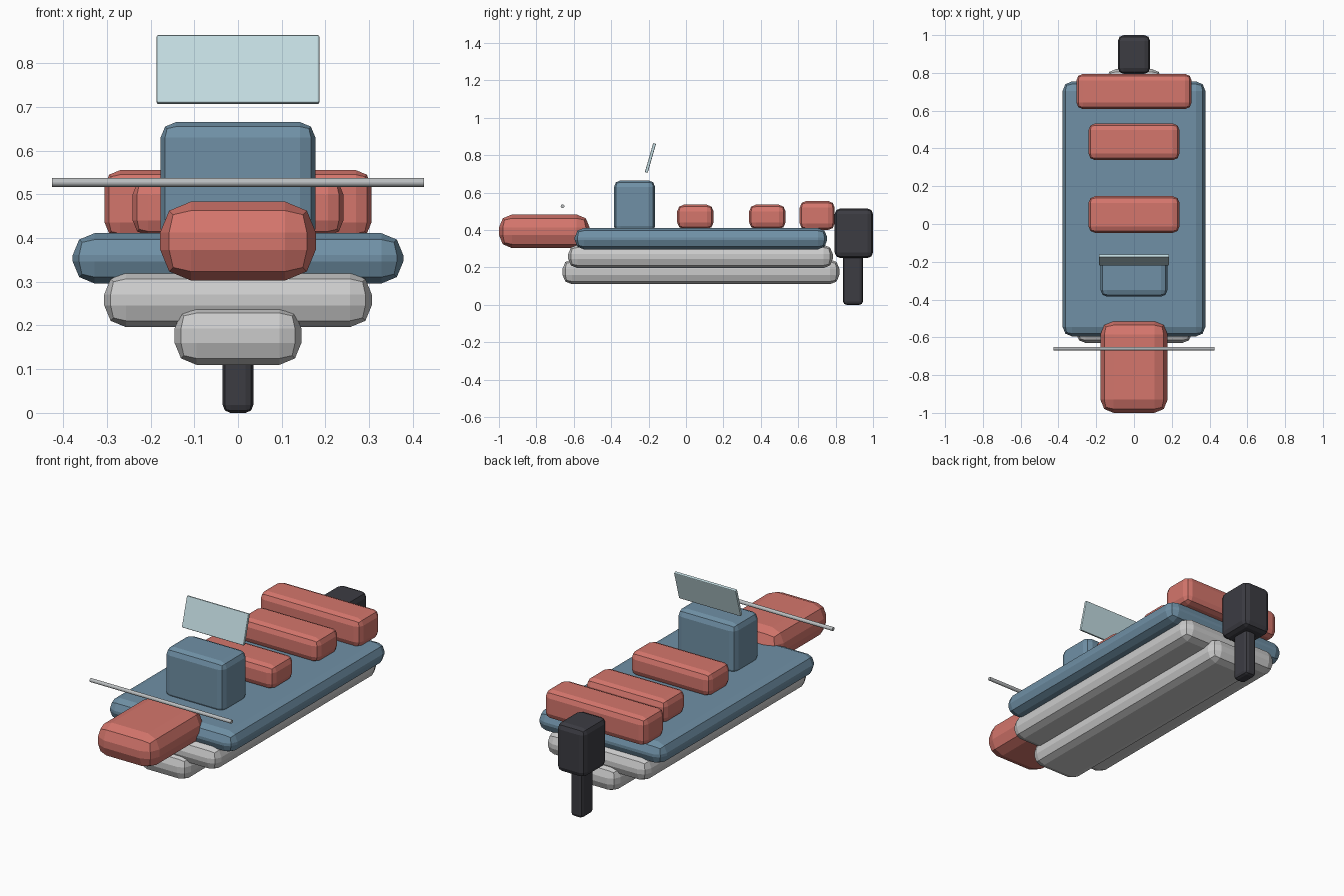
import bpy, bmesh, math

if "Cube" in bpy.data.objects:
    bpy.data.objects.remove(bpy.data.objects["Cube"])


def material(name, rgb):
    m = bpy.data.materials.new(name)
    m.diffuse_color = (*rgb, 1)
    m.use_nodes = True
    m.node_tree.nodes["Principled BSDF"].inputs["Base Color"].default_value = m.diffuse_color
    return m


RED = material("red_vinyl", (0.66, 0.18, 0.15))
BLUE = material("blue_deck", (0.16, 0.28, 0.38))
DARK = material("dark_motor", (0.045, 0.045, 0.055))
GLASS = material("pale_glass", (0.55, 0.72, 0.76))
WHITE = material("white_hull", (0.8, 0.8, 0.8))
METAL = material("rail_metal", (0.5, 0.52, 0.53))


def padded_box(name, half_x, y, z, bevel, mat, tilt=0):
    """Box centred on x with chamfer-rounded edges; y and z are (min, max)."""
    bm = bmesh.new()
    bmesh.ops.create_cube(bm, size=1)
    bmesh.ops.scale(bm, vec=(2 * half_x, y[1] - y[0], z[1] - z[0]), verts=bm.verts)
    bmesh.ops.bevel(bm, geom=bm.edges[:], offset=bevel, segments=2,
                    profile=0.5, affect='EDGES', clamp_overlap=True)
    me = bpy.data.meshes.new(name)
    bm.to_mesh(me)
    bm.free()
    me.materials.append(mat)
    ob = bpy.data.objects.new(name, me)
    ob.location = (0, sum(y) / 2, sum(z) / 2)
    ob.rotation_euler.x = tilt
    bpy.context.collection.objects.link(ob)
    return ob


# Stepped hull and deck
padded_box("lower_hull", 0.145, (-0.66, 0.82), (0.11, 0.243), 0.05, WHITE)
padded_box("middle_hull", 0.306, (-0.63, 0.785), (0.196, 0.321), 0.05, WHITE)
padded_box("deck", 0.378, (-0.595, 0.755), (0.296, 0.411), 0.05, BLUE)

# Bow cushion and console
padded_box("bow_cushion", 0.178, (-1.0, -0.515), (0.303, 0.483), 0.07, RED)
padded_box("console", 0.177, (-0.385, -0.165), (0.385, 0.665), 0.035, BLUE)

# Bench seats
for i, y in enumerate((-0.047, 0.338)):
    padded_box(f"bench_seat_{i + 1}", 0.241, (y, y + 0.194), (0.405, 0.535), 0.035, RED)
padded_box("stern_seat", 0.305, (0.608, 0.795), (0.4, 0.555), 0.035, RED)

# Tilted windscreen above the console
padded_box("windscreen", 0.186, (-0.198, -0.182), (0.704, 0.866), 0.004, GLASS,
           tilt=-math.radians(16))

# Outboard motor
padded_box("motor_head", 0.085, (0.795, 1.0), (0.25, 0.515), 0.03, DARK)
padded_box("motor_leg", 0.035, (0.84, 0.946), (0.0, 0.29), 0.018, DARK)

# Cross rail over the bow
bpy.ops.mesh.primitive_cylinder_add(vertices=12, radius=0.01, depth=0.85,
                                    location=(0, -0.66, 0.527),
                                    rotation=(0, math.pi / 2, 0))
rail = bpy.context.object
rail.name = "bow_rail"
rail.data.materials.append(METAL)
